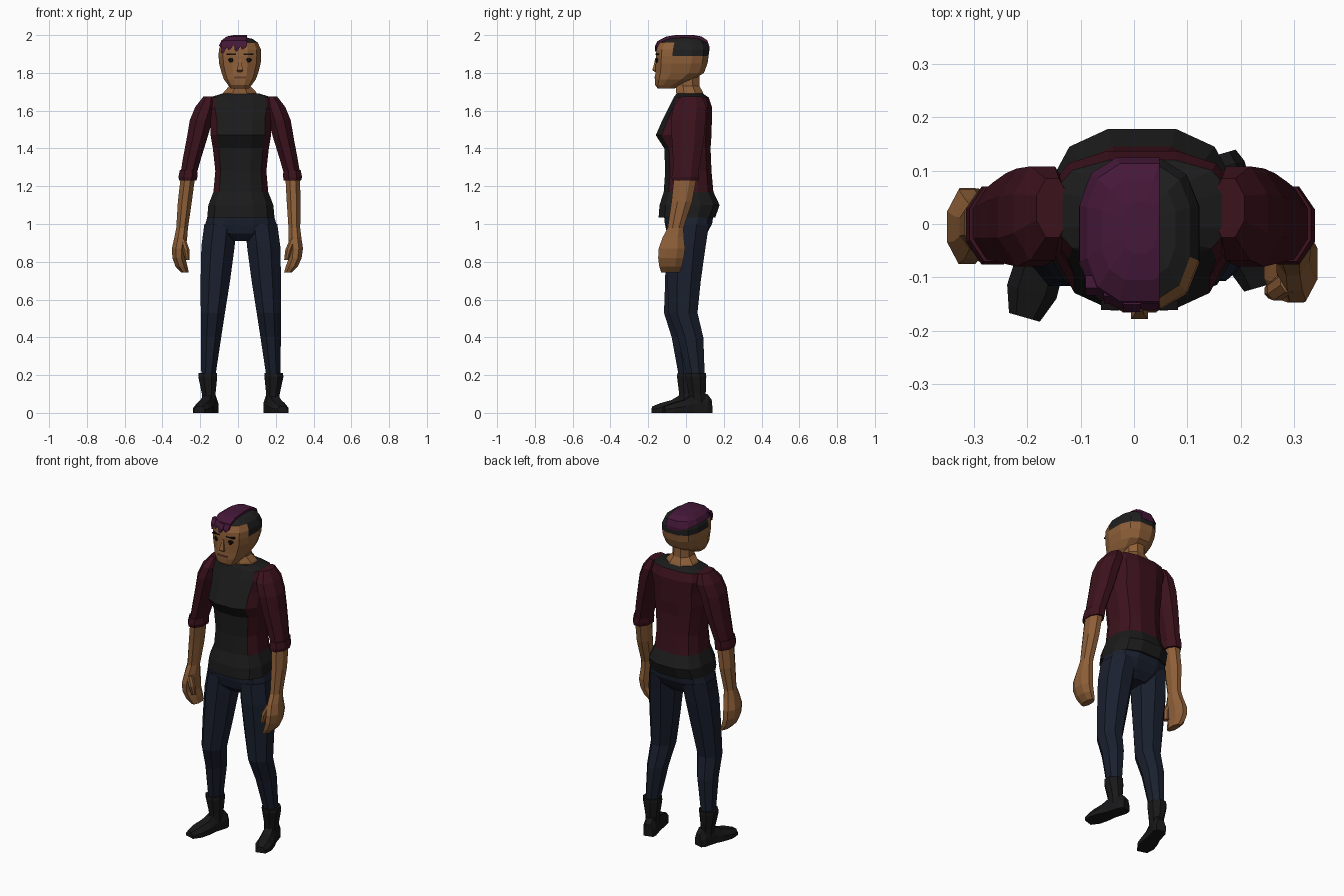
import bpy
import bmesh
from math import sin, cos, pi, copysign, radians
from mathutils import Vector, Matrix

if "Cube" in bpy.data.objects:
    bpy.data.objects.remove(bpy.data.objects["Cube"], do_unlink=True)

MID = .015  # centre line of the body


def material(name, *rgb):
    mat = bpy.data.materials.new(name)
    mat.use_nodes = True
    mat.diffuse_color = (*rgb, 1)
    shader = next(n for n in mat.node_tree.nodes if n.type == "BSDF_PRINCIPLED")
    shader.inputs["Base Color"].default_value = (*rgb, 1)
    shader.inputs["Roughness"].default_value = .9
    return mat


skin = material("skin", .27, .115, .04)
black_cloth = material("black_cloth", .011, .011, .011)
red_cloth = material("red_cloth", .045, .006, .012)
denim = material("denim", .01, .014, .027)
boot_leather = material("boot_leather", .009, .009, .01)
purple_hair = material("purple_hair", .06, .009, .04)
dark_hair = material("dark_hair", .014, .014, .014)
eye_dark = material("eye_dark", .006, .005, .005)
lip = material("lip", .13, .045, .025)


def ring(x, y, z, rx, ry, n=8, power=1):
    """Horizontal cross-section with flat facets towards the front and sides."""
    def squash(v):
        return copysign(abs(v) ** power, v)
    grow = squash(cos(pi / n))
    points = []
    for i in range(n):
        a = 2 * pi * (i + .5) / n
        points.append(Vector((x + rx * squash(sin(a)) / grow,
                              y - ry * squash(cos(a)) / grow, z)))
    return points


def span(z, half_width, front, back, x=MID):
    """Boxy twelve-sided section given by its front and back depth."""
    return ring(x, (front + back) / 2, z, half_width, (back - front) / 2, 12, .75)


def loft(name, rings, mats, pick=None, cuts=()):
    """Skin a list of sections, cap both ends, colour faces with pick(centre)."""
    bm = bmesh.new()
    rows = [[bm.verts.new(p) for p in r] for r in rings]
    n = len(rows[0])
    for low, high in zip(rows, rows[1:]):
        for i in range(n):
            j = (i + 1) % n
            bm.faces.new((low[i], low[j], high[j], high[i]))
    bm.faces.new(rows[0][::-1])
    bm.faces.new(rows[-1])
    for point, normal in cuts:
        geom = bm.verts[:] + bm.edges[:] + bm.faces[:]
        cut = bmesh.ops.bisect_plane(bm, geom=geom, plane_co=point, plane_no=normal,
                                     clear_outer=True)["geom_cut"]
        edges = [e for e in cut if isinstance(e, bmesh.types.BMEdge)]
        bmesh.ops.holes_fill(bm, edges=edges, sides=0)
    bmesh.ops.recalc_face_normals(bm, faces=bm.faces[:])
    for face in bm.faces:
        face.material_index = pick(face.calc_center_median()) if pick else 0
    mesh = bpy.data.meshes.new(name)
    bm.to_mesh(mesh)
    bm.free()
    for mat in mats:
        mesh.materials.append(mat)
    obj = bpy.data.objects.new(name, mesh)
    bpy.context.collection.objects.link(obj)
    return obj


# Shirt: black front panel, collar and hem, red sides and back
def shirt_colour(c):
    panel = c.y < -.03 and abs(c.x - MID) < .125
    return 0 if panel or c.z < 1.15 or c.z > 1.66 else 1


loft("shirt", [span(*s) for s in (
    (1.035, .178, -.145, .155), (1.1, .172, -.14, .178), (1.17, .145, -.118, .145),
    (1.28, .135, -.11, .135), (1.4, .148, -.115, .13), (1.47, .16, -.16, .135),
    (1.55, .16, -.125, .137), (1.62, .175, -.09, .137), (1.67, .165, -.065, .12),
    (1.69, .1, -.05, .09))], [black_cloth, red_cloth], shirt_colour)

# Hips
loft("hips", [span(*s) for s in (
    (.91, .07, -.06, .07), (.95, .16, -.1, .11), (1, .188, -.112, .138),
    (1.08, .165, -.12, .15))], [denim])

# Neck and head
loft("neck", [ring(.01, y, z, rx, ry) for y, z, rx, ry in (
    (.025, 1.67, .1, .075), (.018, 1.7, .085, .07), (.01, 1.73, .056, .062),
    (.01, 1.8, .055, .06))], [skin])

HEAD_X = .01
crown = [(1.89, .113, -.16, .12), (1.925, .111, -.156, .122), (1.96, .095, -.14, .11),
         (1.98, .068, -.1, .08), (1.988, .03, -.05, .04)]
face = [(1.718, .048, -.15, -.06), (1.735, .062, -.163, -.03), (1.765, .084, -.165, .04),
        (1.8, .097, -.162, .095), (1.85, .11, -.16, .114)]
loft("head", [span(*s, x=HEAD_X) for s in face + crown], [skin, dark_hair],
     lambda c: 1 if c.z > 1.96 or (c.z > 1.89 and c.y > -.07) else 0)

# Long top hair, cut off along the parting and above the shaved sides
loft("top_hair", [span(z + .012, w + .003, f - .005, b + .003, HEAD_X) for z, w, f, b in crown],
     [purple_hair], cuts=[((.048, 0, 0), (1, 0, 0)),
                          ((-.11, 0, 1.945), (-.35, 0, -1)),
                          ((0, -.16, 1.945), (0, -.1, -1))])
for i, (x, tip) in enumerate(((-.074, 1.905), (-.04, 1.92), (-.004, 1.912), (.03, 1.925))):
    back = .035 * abs(x - HEAD_X) / .08
    loft(f"fringe_strand_{i}", [
        ring(x - .006, back - .165, tip, .006, .005, 4),
        ring(x, back - .162, 1.94, .016, .009, 4),
        ring(x, back - .145, 1.968, .017, .012, 4)], [purple_hair])

# Face features
loft("nose", [ring(HEAD_X, y, z, rx, ry, 4) for y, z, rx, ry in (
    (-.158, 1.805, .012, .008), (-.163, 1.815, .016, .015),
    (-.16, 1.845, .009, .01), (-.157, 1.875, .007, .006))], [skin])
loft("mouth", [ring(HEAD_X, -.16, z, .032, .006, 4) for z in (1.77, 1.782)], [lip])
for side, label in ((1, "left"), (-1, "right")):
    x = HEAD_X + side * .046
    loft(label + "_eye", [ring(x, -.152, 1.868 + z, w, .01) for z, w in (
        (-.012, .008), (0, .018), (.012, .01))], [eye_dark])
    loft(label + "_eyebrow", [ring(x, -.152, z, .026, .009, 4) for z in (1.895, 1.902)],
         [eye_dark])


def arm(side, label):
    def part(name, mat, sections):
        rings = []
        for x, y, z, rx, ry in sections:
            # Each forearm swings its own way below the elbow
            swing = max(0, 1.25 - z) / .35
            x -= side * .014 * swing
            y -= side * .032 * swing
            rings.append(ring(.012 + side * x, y, z, rx, ry))
        loft(f"{label}_{name}", rings, [mat])

    part("sleeve", red_cloth, (
        (.165, .03, 1.675, .03, .055), (.183, .02, 1.62, .055, .088),
        (.207, .012, 1.55, .06, .092), (.23, .01, 1.45, .054, .085),
        (.255, .005, 1.35, .048, .074), (.273, 0, 1.27, .043, .066)))
    part("cuff", red_cloth, (
        (.277, -.003, 1.23, .046, .07), (.277, -.003, 1.25, .05, .073),
        (.274, 0, 1.285, .046, .07)))
    part("forearm", skin, (
        (.277, -.003, 1.25, .038, .06), (.288, -.01, 1.12, .037, .055),
        (.297, -.03, .98, .031, .042)))
    part("hand", skin, (
        (.297, -.03, .98, .031, .042), (.302, -.038, .93, .034, .056),
        (.31, -.04, .87, .037, .07), (.308, -.04, .82, .034, .068),
        (.292, -.038, .775, .032, .06), (.272, -.036, .742, .02, .048)))
    part("thumb", skin, (
        (.292, -.075, .92, .016, .022), (.272, -.088, .865, .018, .02),
        (.262, -.085, .81, .012, .014)))


def leg(side, label):
    def place(x, y, z):
        # One foot stands slightly ahead of the other
        return MID + side * x, y + side * .022 * max(0, .9 - z) / .7, z

    def part(name, mat, sections):
        loft(f"{label}_{name}", [ring(*place(x, y, z), rx, ry)
                                 for x, y, z, rx, ry in sections], [mat])

    part("trouser_leg", denim, (
        (.173, .032, .18, .036, .045), (.158, .008, .4, .054, .068),
        (.148, -.028, .53, .064, .077), (.135, -.016, .7, .078, .088),
        (.121, -.002, .88, .088, .105), (.108, .01, 1, .085, .112)))
    part("boot_shaft", boot_leather, (
        (.168, .036, .05, .036, .045), (.17, .034, .1, .036, .045),
        (.175, .03, .19, .05, .055), (.175, .03, .21, .049, .054)))

    # Foot sections from heel to toe, turned outwards about the ankle
    spin = Matrix.Rotation(side * radians(16), 3, "Z")
    ankle = Vector(place(.168, .036, 0))
    rings = []
    for y, w, h in ((.07, .028, .07), (.045, .038, .1), (-.035, .038, .095),
                    (-.08, .046, .068), (-.14, .048, .052), (-.19, .03, .034)):
        outline = ((-w, 0), (w, 0), (w, h * .5), (w * .55, h), (-w * .55, h), (-w, h * .5))
        rings.append([ankle + spin @ Vector((x, y, z)) for x, z in outline])
    loft(label + "_foot", rings, [boot_leather])


for side, label in ((1, "left"), (-1, "right")):
    arm(side, label)
    leg(side, label)
